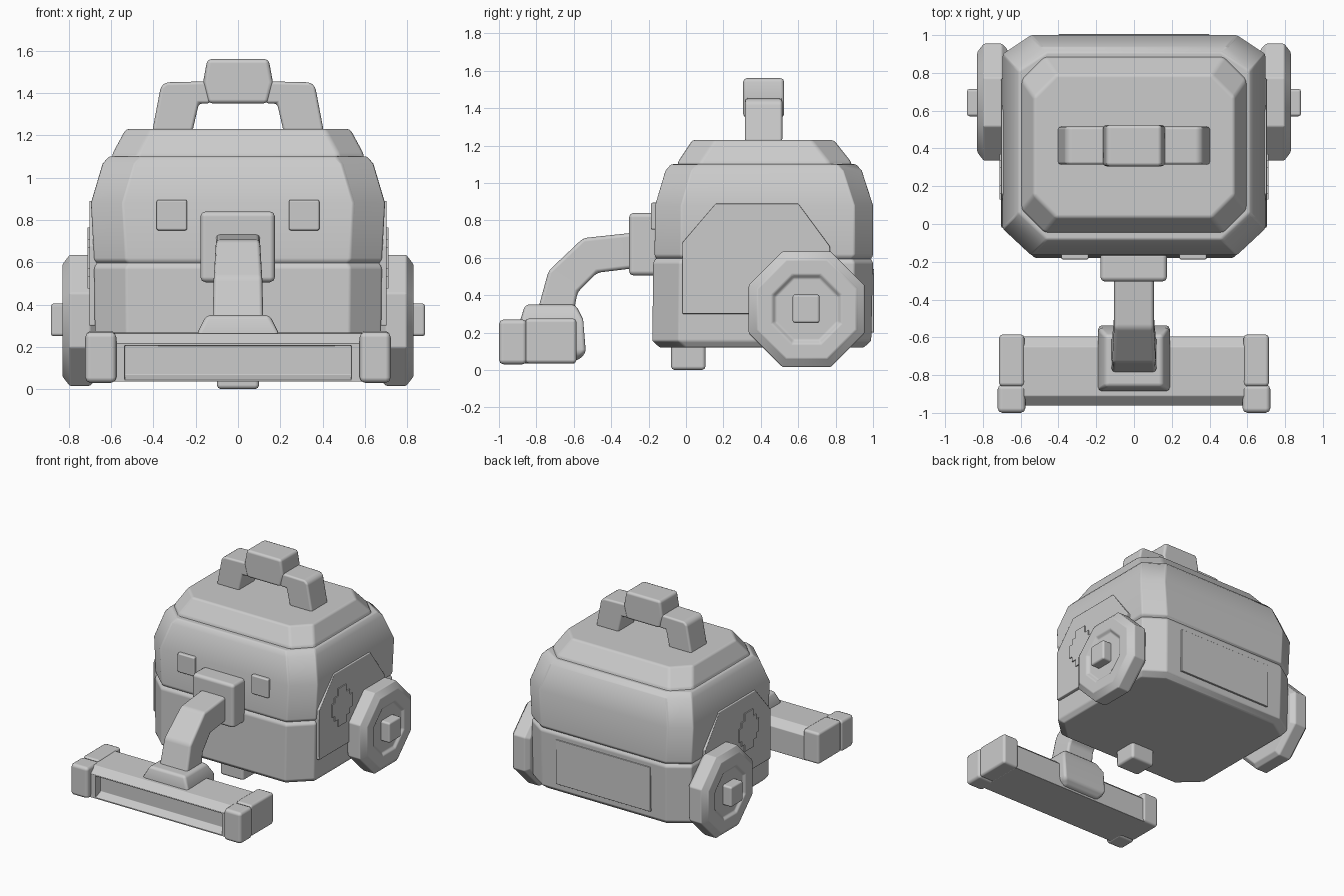
import bpy, bmesh, math
from mathutils import Vector

if "Cube" in bpy.data.objects:
    bpy.data.objects.remove(bpy.data.objects["Cube"])

grey = bpy.data.materials.new("mid grey")
grey.diffuse_color = (0.6, 0.6, 0.6, 1)
grey.use_nodes = True
grey.node_tree.nodes["Principled BSDF"].inputs["Base Color"].default_value = grey.diffuse_color


def finish(name, bm, bevel=0.015):
    bmesh.ops.recalc_face_normals(bm, faces=bm.faces)
    me = bpy.data.meshes.new(name)
    bm.to_mesh(me)
    bm.free()
    ob = bpy.data.objects.new(name, me)
    bpy.context.collection.objects.link(ob)
    me.materials.append(grey)
    bpy.ops.object.select_all(action='DESELECT')
    ob.select_set(True)
    bpy.context.view_layer.objects.active = ob
    bpy.ops.object.shade_smooth_by_angle(angle=math.radians(30))
    if bevel:
        m = ob.modifiers.new("soft edges", 'BEVEL')
        m.width, m.segments = bevel, 2
        m.limit_method, m.angle_limit = 'ANGLE', math.radians(28)
        m.harden_normals = True
    return ob


def loft(name, rings, bevel=0.015):
    """Skin a list of equal-length point rings and cap both ends."""
    bm = bmesh.new()
    loops = [[bm.verts.new(p) for p in r] for r in rings]
    n = len(loops[0])
    for a, b in zip(loops, loops[1:]):
        for i in range(n):
            j = (i + 1) % n
            bm.faces.new((a[i], a[j], b[j], b[i]))
    bm.faces.new(loops[0])
    bm.faces.new(loops[-1])
    return finish(name, bm, bevel)


def block(name, x0, x1, y0, y1, z0, z1, bevel=0.02):
    return loft(name, [[(x0, y0, z), (x1, y0, z), (x1, y1, z), (x0, y1, z)] for z in (z0, z1)], bevel)


def prism(name, pts, axis, a, b, bevel=0.015):
    """Extrude a 2D outline along x (points are y,z) or y (points are x,z)."""
    put = (lambda p, d: (d, p[0], p[1])) if axis == 'x' else (lambda p, d: (p[0], d, p[1]))
    return loft(name, [[put(p, d) for p in pts] for d in (a, b)], bevel)


def oct_ring(hx, y0, y1, z, front, back):
    """Rectangle with cut corners; front/back give the corner cut."""
    half = [(hx - front[0], y0), (hx, y0 + front[1]), (hx, y1 - back[1]), (hx - back[0], y1)]
    return [(x, y, z) for x, y in half] + [(-x, y, z) for x, y in reversed(half)]


# Body shells and lid
F, B = (0.15, 0.14), (0.15, 0.1)
loft("lower_body", [oct_ring(*r, F, B) for r in (
    (0.65, -0.14, 0.95, 0.12), (0.675, -0.18, 0.99, 0.155),
    (0.68, -0.175, 1.0, 0.575), (0.665, -0.16, 0.985, 0.6))], 0.01)
loft("upper_body", [oct_ring(*r, F, B) for r in (
    (0.665, -0.155, 0.985, 0.59), (0.68, -0.168, 1.0, 0.61), (0.695, -0.165, 1.0, 0.88),
    (0.64, -0.11, 0.94, 1.065), (0.61, -0.08, 0.91, 1.1))], 0.01)
L = (0.12, 0.12)
loft("lid", [oct_ring(*r, L, L) for r in (
    (0.595, -0.045, 0.885, 1.08), (0.595, -0.045, 0.885, 1.11), (0.53, 0.035, 0.79, 1.23))])

# Carry handle: two slanted legs and a raised grip
for s, side in ((1, "right"), (-1, "left")):
    leg = [(0.405, 1.22), (0.365, 1.43), (0.34, 1.45), (0.13, 1.455), (0.13, 1.35), (0.185, 1.35), (0.215, 1.22)]
    prism(side + "_handle_leg", [(s * x, z) for x, z in leg], 'y', 0.315, 0.515)
prism("handle_grip", [(-0.165, 1.45), (-0.145, 1.56), (0.145, 1.56), (0.165, 1.45), (0.14, 1.35), (-0.14, 1.35)],
      'y', 0.305, 0.525, 0.02)

# Rear hatch and front caster
block("rear_hatch", -0.4, 0.4, 0.97, 1.005, 0.2, 0.54, 0.004)
block("front_caster", -0.1, 0.1, -0.08, 0.105, 0.0, 0.14)


def wheel_ring(x, apothem):
    r = apothem / math.cos(math.pi / 8)
    return [(x, 0.645 + r * math.cos((i + 0.5) * math.pi / 4),
             0.325 + r * math.sin((i + 0.5) * math.pi / 4)) for i in range(8)]


# Parts on both flanks
for s, side in ((1, "right"), (-1, "left")):
    prism(side + "_side_panel", [(-0.02, 0.3), (-0.02, 0.68), (0.16, 0.89), (0.6, 0.89), (0.77, 0.66), (0.77, 0.3)],
          'x', s * 0.64, s * 0.703, 0.006)
    # Stepped badge, mirrored from one quarter
    q = [(0.12, 0.05), (0.09, 0.05), (0.09, 0.09), (0.05, 0.09), (0.05, 0.145)]
    badge = (q + [(-y, z) for y, z in reversed(q)]
             + [(-y, -z) for y, z in q] + [(y, -z) for y, z in reversed(q)])
    prism(side + "_badge", [(y + 0.25, z + 0.62) for y, z in badge], 'x', s * 0.695, s * 0.711, 0)
    loft(side + "_wheel", [wheel_ring(s * x, a) for x, a in (
        (0.67, 0.28), (0.70, 0.31), (0.795, 0.31), (0.83, 0.265),
        (0.83, 0.185), (0.812, 0.165))], 0.008)
    x0, x1 = sorted((s * 0.78, s * 0.885))
    block(side + "_hub", x0, x1, 0.57, 0.715, 0.25, 0.405, 0.015)
    x0, x1 = sorted((s * 0.24, s * 0.385))
    block(side + "_button", x0, x1, -0.188, -0.14, 0.75, 0.895, 0.01)
    # Nozzle end caps, two pieces each
    x0, x1 = sorted((s * 0.58, s * 0.715))
    block(side + "_cap_rear", x0, x1, -0.86, -0.585, 0.035, 0.275)
    x0, x1 = sorted((s * 0.575, s * 0.722))
    block(side + "_cap_front", x0, x1, -1.0, -0.85, 0.03, 0.27, 0.025)

# Hose socket and bent hose
block("hose_socket", -0.178, 0.175, -0.305, -0.15, 0.505, 0.84, 0.025)
path = [((-0.27, 0.735), (-0.27, 0.545), 0.105), ((-0.55, 0.705), (-0.475, 0.52), 0.105),
        ((-0.735, 0.53), (-0.58, 0.415), 0.115), ((-0.795, 0.31), (-0.60, 0.31), 0.12)]
loft("hose", [[(-w, *a), (w, *a), (w, *b), (-w, *b)] for a, b, w in path], 0.02)

# Foot joint on the nozzle
loft("nozzle_joint", [[(-w, y0, z), (w, y0, z), (w, y1, z), (-w, y1, z)] for w, y0, y1, z in (
    (0.15, -0.86, -0.58, 0.05), (0.19, -0.88, -0.535, 0.09),
    (0.19, -0.885, -0.55, 0.27), (0.15, -0.86, -0.59, 0.35))], 0.02)

# Nozzle bar with a recessed front slot
bar = [(-0.96, 0.035), (-0.96, 0.215), (-0.91, 0.262), (-0.65, 0.268), (-0.595, 0.22), (-0.595, 0.035)]
ob = prism("nozzle_bar", bar, 'x', -0.6, 0.6, 0.006)
bm = bmesh.new()
bm.from_mesh(ob.data)
front = min(bm.faces, key=lambda f: f.calc_center_median().y)
bmesh.ops.inset_individual(bm, faces=[front], thickness=0.012)
for v in front.verts:
    v.co.x *= 0.535 / abs(v.co.x)
slot = bmesh.ops.extrude_discrete_faces(bm, faces=[front])["faces"][0]
bmesh.ops.translate(bm, verts=slot.verts, vec=Vector((0, 0.06, 0)))
for v in slot.verts:
    if v.co.z < 0.1:
        v.co.z += 0.025
bm.to_mesh(ob.data)
bm.free()
